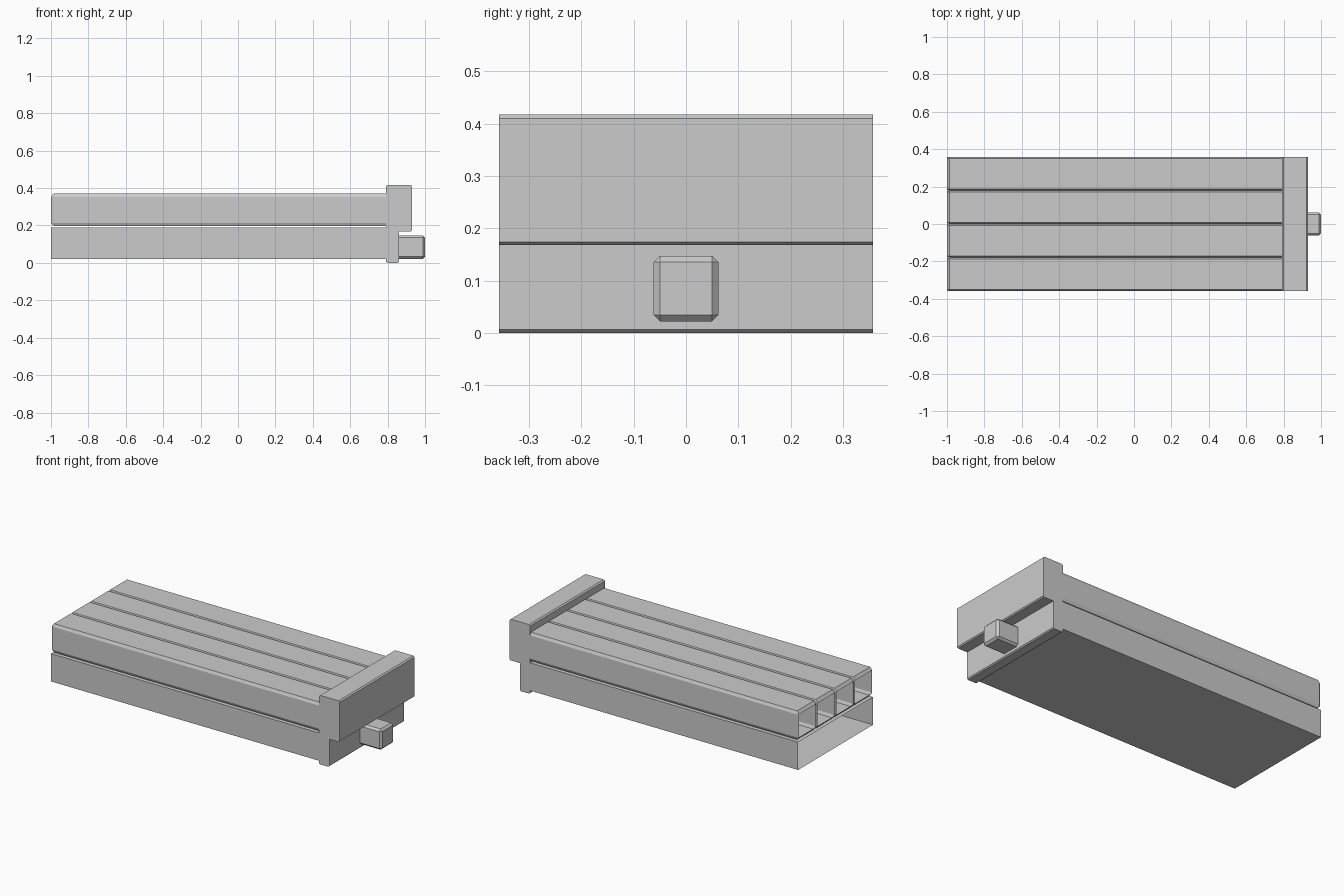
import bpy, bmesh
from mathutils import Vector

if "Cube" in bpy.data.objects:
    bpy.data.objects.remove(bpy.data.objects["Cube"])


def finish(name, bm):
    mesh = bpy.data.meshes.new(name)
    bm.to_mesh(mesh)
    bm.free()
    obj = bpy.data.objects.new(name, mesh)
    bpy.context.collection.objects.link(obj)
    return obj


def box(name, lo, hi, chamfer=(0, 0, 0), open_dirs=()):
    """Box between two corners, chamfered per axis, with chosen x end faces removed."""
    lo, hi = Vector(lo), Vector(hi)
    size, mid = hi - lo, (lo + hi) / 2
    bm = bmesh.new()
    bmesh.ops.create_cube(bm, size=1)
    # bevel in units of the chamfer, so each axis gets its own chamfer size
    c = Vector([v if v else 1 for v in chamfer])
    for v in bm.verts:
        v.co = Vector([v.co[i] * size[i] / c[i] for i in range(3)])
    if any(chamfer):
        bmesh.ops.bevel(bm, geom=bm.edges[:], offset=1, segments=1,
                        affect='EDGES', profile=0.5)
    bm.normal_update()
    ends = [f for f in bm.faces if any(f.normal.x * d > 0.99 for d in open_dirs)]
    bmesh.ops.delete(bm, geom=ends, context='FACES')
    for v in bm.verts:
        v.co = Vector([v.co[i] * c[i] for i in range(3)]) + mid
    return finish(name, bm)


W = 0.357

# lower tray shell, open at the far end
box("lower_tray", (-1, -W, 0.02), (0.80, W, 0.188), open_dirs=(-1,))

# four hollow chamfered slats side by side
step = 2 * W / 4
for i in range(4):
    y = -W + i * step
    box(f"slat_{i + 1}", (-1, y, 0.197), (0.81, y + step, 0.37),
        (0.014, 0.008, 0.017), open_dirs=(-1,))

# stepped end panel: chamfered profile extruded across the width
profile = [(0.80, 0), (0.853, 0), (0.86, 0.006), (0.86, 0.168), (0.922, 0.168),
           (0.93, 0.174), (0.93, 0.41), (0.922, 0.417), (0.80, 0.417),
           (0.792, 0.41), (0.792, 0.006)]
bm = bmesh.new()
face = bm.faces.new([bm.verts.new((x, -W, z)) for x, z in profile])
ext = bmesh.ops.extrude_face_region(bm, geom=[face], use_keep_orig=True)
bmesh.ops.translate(bm, vec=(0, 2 * W, 0),
                    verts=[g for g in ext["geom"] if isinstance(g, bmesh.types.BMVert)])
bmesh.ops.recalc_face_normals(bm, faces=bm.faces[:])
finish("end_panel", bm)

# square knob
box("knob", (0.845, -0.062, 0.022), (1, 0.062, 0.147), (0.012, 0.012, 0.012))
